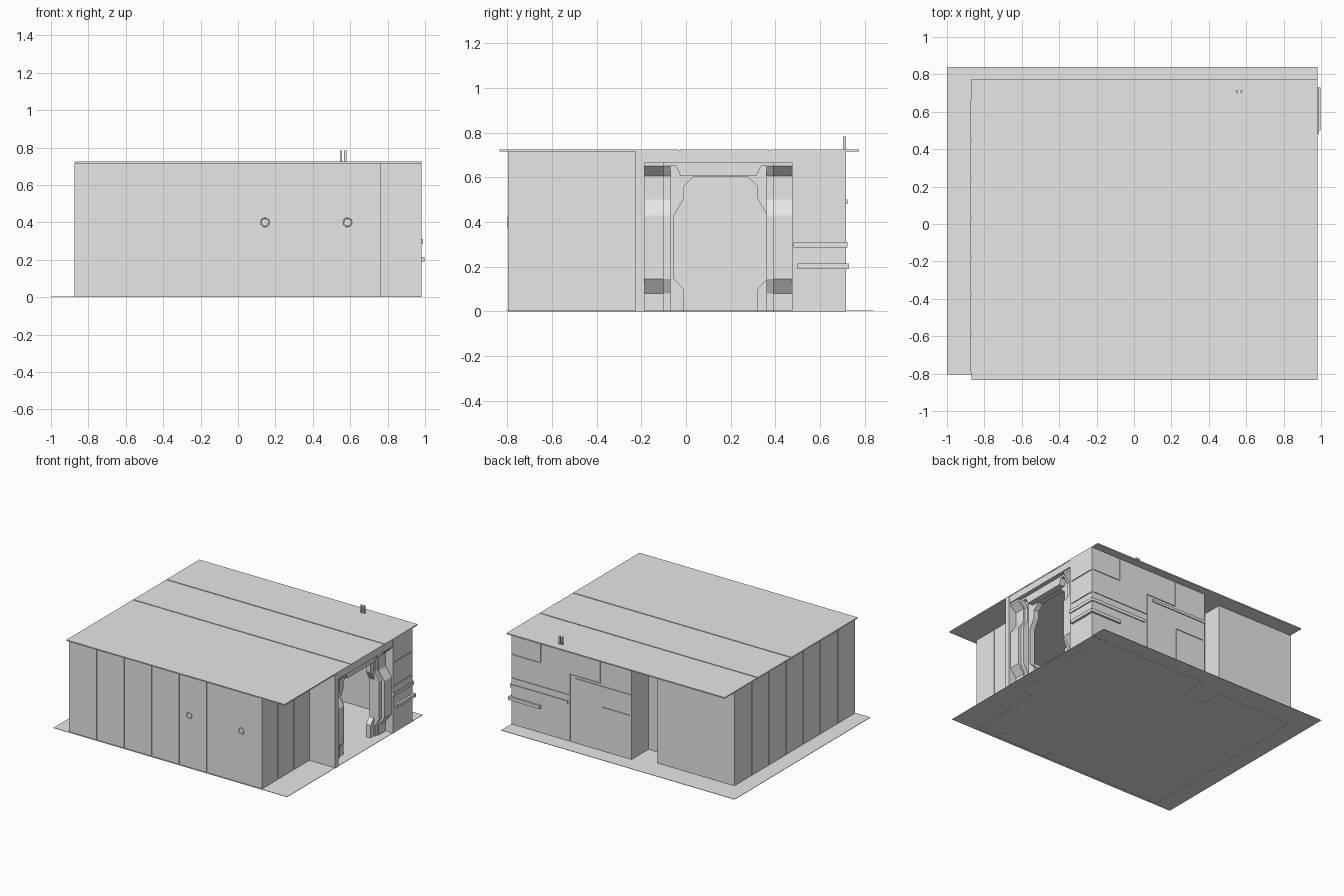
import bpy, bmesh, math
from mathutils import Matrix, Vector

cube = bpy.data.objects.get("Cube")
if cube:
    bpy.data.objects.remove(cube, do_unlink=True)

grey = bpy.data.materials.new("plain_grey")
grey.use_nodes = True
grey.diffuse_color = (0.8, 0.8, 0.8, 1)
grey.node_tree.nodes["Principled BSDF"].inputs["Base Color"].default_value = (0.8, 0.8, 0.8, 1)

TOP = 0.72          # wall height
THICK = 0.014       # wall thickness
GROOVE = 0.006      # seam width and depth
MID = 0.145         # centre line of the doorway


def add_box(bm, lo, hi):
    lo, hi = Vector(lo), Vector(hi)
    size = Matrix.Diagonal((*(hi - lo), 1))
    bmesh.ops.create_cube(bm, size=1, matrix=Matrix.Translation((lo + hi) / 2) @ size)


def add_prism(bm, points, offset):
    """Extrude a closed outline of 3D points by an offset."""
    face = bm.faces.new([bm.verts.new(p) for p in points])
    out = bmesh.ops.extrude_face_region(bm, geom=[face])
    moved = [v for v in out["geom"] if isinstance(v, bmesh.types.BMVert)]
    bmesh.ops.translate(bm, verts=moved, vec=offset)


def finish(name, bm, matrix=None):
    bmesh.ops.recalc_face_normals(bm, faces=bm.faces)
    mesh = bpy.data.meshes.new(name)
    bm.to_mesh(mesh)
    bm.free()
    mesh.materials.append(grey)
    obj = bpy.data.objects.new(name, mesh)
    if matrix:
        obj.matrix_world = matrix
    bpy.context.collection.objects.link(obj)
    return obj


def boxes(name, *pairs):
    bm = bmesh.new()
    for lo, hi in pairs:
        add_box(bm, lo, hi)
    return finish(name, bm)


def carve(obj, cutter):
    """Cut the seams into a panel and drop the cutter."""
    mod = obj.modifiers.new("seams", "BOOLEAN")
    mod.operation, mod.solver, mod.object = "DIFFERENCE", "EXACT", cutter
    mod.use_self = True
    bpy.context.view_layer.update()
    graph = bpy.context.evaluated_depsgraph_get()
    mesh = bpy.data.meshes.new_from_object(obj.evaluated_get(graph))
    obj.modifiers.clear()
    obj.data = mesh
    bpy.data.objects.remove(cutter, do_unlink=True)


def wall(name, a, b, seams=()):
    """Wall from a to b, outside on the right; seams are (u0, z0, u1, z1)."""
    a, b = Vector((*a, 0)), Vector((*b, 0))
    length = (b - a).length
    angle = math.atan2(b.y - a.y, b.x - a.x)
    place = Matrix.Translation(a) @ Matrix.Rotation(angle, 4, "Z")
    bm = bmesh.new()
    add_box(bm, (0, 0, 0), (length, THICK, TOP))
    obj = finish(name, bm, place)
    if seams:
        h = GROOVE / 2
        bm = bmesh.new()
        for u0, z0, u1, z1 in seams:
            add_box(bm, (u0 - h, -0.02, z0 - h), (u1 + h, GROOVE, z1 + h))
        carve(obj, finish(name + "_cutter", bm, place))


def uprights(length, count):
    """Evenly spaced vertical seams."""
    return [(length * i / count, -0.02, length * i / count, TOP + 0.02) for i in range(1, count)]


# Floor and flat roof
boxes("floor", ((-1, -0.805, 0.001), (0.98, 0.84, 0.004)))
roof = boxes("roof", ((-0.87, -0.835, 0.715), (0.98, 0.775, 0.724)))
carve(roof, boxes("roof_cutter", *[((-1.2, y - 0.004, 0.719), (1.2, y + 0.004, 0.8))
                                   for y in (-0.03, 0.375)]))

# Outer walls, following the plan anticlockwise
wall("front_wall", (-0.873, -0.797), (0.763, -0.797), uprights(1.636, 7))
wall("entrance_side_wall", (0.763, -0.797), (0.763, -0.225), uprights(0.572, 3))
boxes("entrance_return_wall", ((0.75, -0.225, 0), (0.982, -0.185, TOP)))
wall("rear_left_wall", (0.98, 0.475), (0.98, 0.715),
     [(-0.02, z, 0.26, z) for z in (0.36, 0.54)])
wall("entrance_far_return", (0.87, 0.475), (0.98, 0.475))
wall("back_wall", (0.98, 0.715), (-0.04, 0.715), [
    (-0.02, 0.54, 0.25, 0.54), (0.25, 0.54, 0.25, 0.75),
    (-0.02, 0.36, 0.502, 0.36), (0.502, -0.02, 0.502, 0.52),
    (0.502, 0.52, 0.756, 0.52), (0.756, 0.52, 0.756, 0.75),
    (0.765, -0.02, 0.765, 0.34), (0.765, 0.34, 1.04, 0.34)])
wall("alcove_left_wall", (-0.04, 0.715), (-0.04, 0.51))
wall("alcove_back_wall", (-0.04, 0.51), (-0.22, 0.51))
wall("alcove_right_wall", (-0.22, 0.51), (-0.22, 0.66))
wall("back_right_wall", (-0.22, 0.66), (-0.873, 0.66))
wall("right_wall", (-0.873, 0.66), (-0.873, -0.797), uprights(1.457, 7))

# Doorway: a stepped opening in a recessed plate
half = [(0.165, 0), (0.165, 0.1), (0.208, 0.145), (0.208, 0.43),
        (0.165, 0.505), (0.165, 0.56), (0.12, 0.603)]
edge = [(-0.33, 0)] + [(-d, z) for d, z in half] + [(d, z) for d, z in reversed(half)]
edge += [(0.33, 0), (0.33, TOP), (-0.33, TOP)]
bm = bmesh.new()
add_prism(bm, [(0.86, MID + 0.01 * (abs(d) < 0.3) + d, z) for d, z in edge], (0.04, 0, 0))
finish("door_plate", bm)


def pillar(name, near, far, front, back):
    """Pair of jambs whose middle stands proud, with sloped ends."""
    profile = [(0.87, 0), (back, 0), (back, 0.08), (front, 0.145), (front, 0.43),
               (back, 0.5), (back, 0.605), (front, 0.65), (front, TOP), (0.87, TOP)]
    for side, label in ((-1, "right"), (1, "left")):
        bm = bmesh.new()
        add_prism(bm, [(x, MID + side * near, z) for x, z in profile],
                  (0, side * (far - near), 0))
        finish(label + "_" + name, bm)


pillar("outer_jamb", 0.245, 0.33, 0.968, 0.92)
pillar("inner_jamb", 0.215, 0.245, 0.945, 0.91)

# Lintel with tapered ends, and the band over it
bm = bmesh.new()
add_prism(bm, [(0.87, MID + d, z) for d, z in
               ((-0.285, 0.665), (-0.285, 0.65), (-0.19, 0.65), (-0.17, 0.605),
                (0.17, 0.605), (0.19, 0.65), (0.285, 0.65), (0.285, 0.665))], (0.075, 0, 0))
finish("lintel", bm)
boxes("lintel_band", ((0.87, -0.185, 0.665), (0.978, 0.475, TOP)))

# Rails on the back wall and around the rear corner
boxes("lower_rail", ((0.73, 0.71, 0.19), (0.998, 0.73, 0.215)),
      ((0.975, 0.5, 0.19), (0.998, 0.73, 0.215)))
boxes("middle_rail", ((0.5, 0.71, 0.285), (0.988, 0.722, 0.31)),
      ((0.975, 0.48, 0.285), (0.988, 0.722, 0.31)))
boxes("upper_rail", ((-0.045, 0.71, 0.48), (0.43, 0.722, 0.5)))

# Twin roof masts
boxes("roof_masts", *[((x, 0.703, 0.7), (x + 0.011, 0.715, 0.783)) for x in (0.546, 0.568)])

# Round wall fittings and floor fittings
for i, x in enumerate((0.144, 0.585)):
    bpy.ops.mesh.primitive_torus_add(major_radius=0.022, minor_radius=0.003, major_segments=20,
                                     minor_segments=6, location=(x, -0.797, 0.4),
                                     rotation=(math.pi / 2, 0, 0))
    ring = bpy.context.object
    ring.name = "wall_ring_%d" % (i + 1)
    ring.data.materials.append(grey)
    bpy.ops.object.shade_smooth_by_angle()
boxes("floor_fittings", *[((x - 0.02, y - 0.015, 0), (x + 0.02, y + 0.015, 0.008))
                          for x, y in ((0.144, -0.74), (0.585, -0.74), (0.365, 0.69))])
